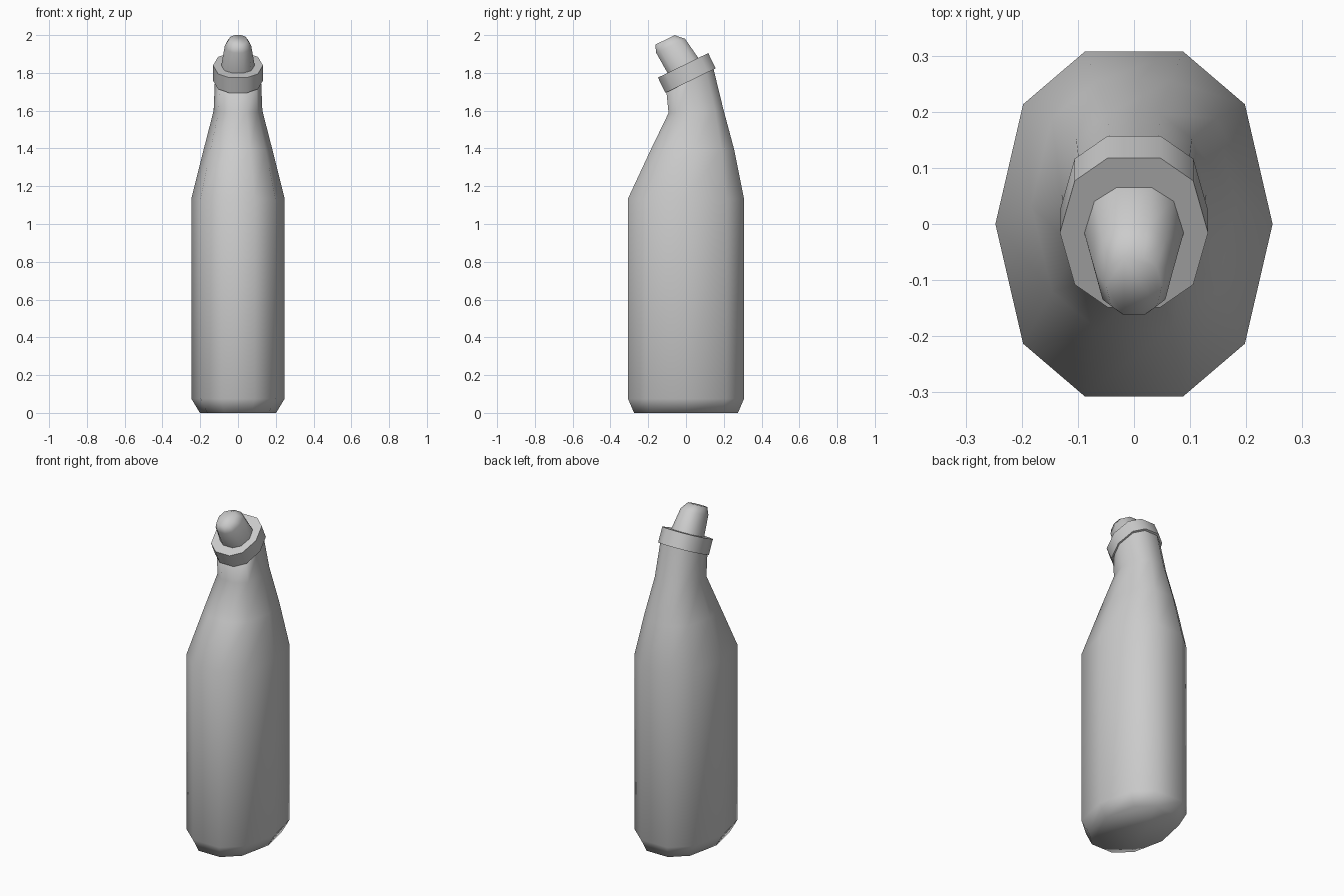
import bpy, bmesh, math
from mathutils import Vector

if "Cube" in bpy.data.objects:
    bpy.data.objects.remove(bpy.data.objects["Cube"])

# Ten-sided cross-section with unit half-widths
QUARTER = [(0.8, 0.695), (0.356, 1.0)]
SECTION = [(1, 0)] + QUARTER + [(-x, y) for x, y in reversed(QUARTER)]
SECTION += [(-x, -y) for x, y in SECTION]
TILT = math.radians(26)


def loft(name, rings):
    """Skin closed rings given as (centre y, centre z, half x, half y, tilt)."""
    bm = bmesh.new()
    loops = []
    for cy, cz, rx, ry, tilt in rings:
        c, s = math.cos(tilt), math.sin(tilt)
        loops.append([bm.verts.new((x * rx, cy + y * ry * c, cz + y * ry * s))
                      for x, y in SECTION])
    n = len(SECTION)
    for a, b in zip(loops, loops[1:]):
        for i in range(n):
            j = (i + 1) % n
            bm.faces.new((a[i], a[j], b[j], b[i]))
    bm.faces.new(loops[0][::-1])
    bm.faces.new(loops[-1])
    bmesh.ops.recalc_face_normals(bm, faces=bm.faces[:])
    mesh = bpy.data.meshes.new(name)
    bm.to_mesh(mesh)
    bm.free()
    obj = bpy.data.objects.new(name, mesh)
    bpy.context.collection.objects.link(obj)
    bpy.ops.object.select_all(action='DESELECT')
    obj.select_set(True)
    bpy.context.view_layer.objects.active = obj
    bpy.ops.object.shade_smooth_by_angle(angle=math.radians(75))
    return obj


def tilted(origin, u, w, rx, ry):
    """Ring placed in the tilted neck frame: u across, w along the axis."""
    c, s = math.cos(TILT), math.sin(TILT)
    return (origin[0] + u * c - w * s, origin[1] + u * s + w * c, rx, ry, TILT)


collar_base = (0.024, 1.759)

# Bottle body with chamfered foot, sloping shoulder and bent neck
loft("bottle_body", [
    (0, 0, 0.202, 0.275, 0),
    (0, 0.075, 0.247, 0.307, 0),
    (0, 1.135, 0.247, 0.307, 0),
    (0.034, 1.39, 0.183, 0.222, 0),
    (0.052, 1.60, 0.129, 0.145, math.radians(5)),
    tilted(collar_base, 0, 0.01, 0.122, 0.138),
])

# Collar around the tilted mouth
loft("cap_collar", [
    tilted(collar_base, 0, 0, 0.132, 0.148),
    tilted(collar_base, 0, 0.09, 0.132, 0.148),
])

# Tapered nozzle with its tip leaning forward
loft("nozzle", [
    tilted(collar_base, 0, 0.08, 0.09, 0.091),
    tilted(collar_base, -0.014, 0.212, 0.07, 0.085),
    tilted(collar_base, -0.027, 0.253, 0.05, 0.057),
])
